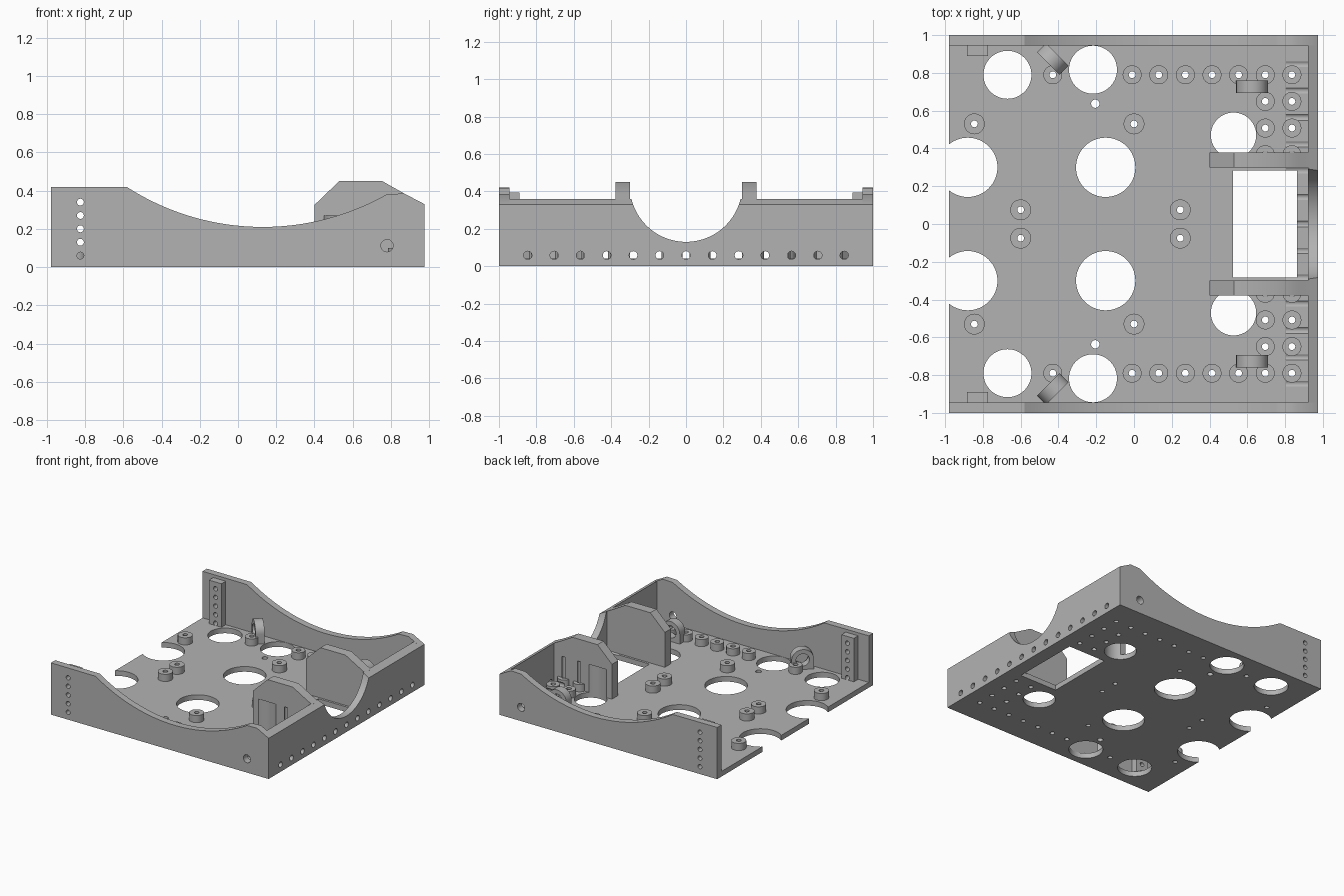
import bpy, bmesh, math
from mathutils import Matrix, Vector

cube = bpy.data.objects.get("Cube")
if cube:
    bpy.data.objects.remove(cube, do_unlink=True)

grey = bpy.data.materials.new("plain grey")
grey.use_nodes = True
GREY = (0.45, 0.45, 0.45, 1)
grey.diffuse_color = GREY
grey.node_tree.nodes["Principled BSDF"].inputs["Base Color"].default_value = GREY

FLOOR, BOSS_TOP, CUT_TOP = 0.042, 0.10, 0.27


def finish(name, bm):
    bmesh.ops.recalc_face_normals(bm, faces=bm.faces[:])
    mesh = bpy.data.meshes.new(name)
    bm.to_mesh(mesh)
    bm.free()
    mesh.materials.append(grey)
    obj = bpy.data.objects.new(name, mesh)
    bpy.context.collection.objects.link(obj)
    return obj


def add_box(bm, x0, x1, y0, y1, z0, z1):
    m = Matrix.Translation(((x0 + x1) / 2, (y0 + y1) / 2, (z0 + z1) / 2))
    bmesh.ops.create_cube(bm, size=1, matrix=m @ Matrix.Diagonal((x1 - x0, y1 - y0, z1 - z0, 1)))


def add_cylinder(bm, start, end, r, segments=48):
    a, b = Vector(start), Vector(end)
    turn = (b - a).to_track_quat('Z', 'Y').to_matrix().to_4x4()
    bmesh.ops.create_cone(bm, cap_ends=True, segments=segments, radius1=r, radius2=r,
                          depth=(b - a).length, matrix=Matrix.Translation((a + b) / 2) @ turn)


def extrude_profile(bm, points, y0, y1):
    # Profile in x and z, extruded along y
    face = bm.faces.new([bm.verts.new((x, y0, z)) for x, z in points])
    side = bmesh.ops.extrude_face_region(bm, geom=[face])["geom"]
    bmesh.ops.translate(bm, vec=(0, y1 - y0, 0),
                        verts=[v for v in side if isinstance(v, bmesh.types.BMVert)])


def cut(obj, *cutters):
    bpy.context.view_layer.objects.active = obj
    for c in cutters:
        mod = obj.modifiers.new("cut", 'BOOLEAN')
        mod.operation, mod.solver, mod.object = 'DIFFERENCE', 'EXACT', c
        bpy.ops.object.modifier_apply(modifier=mod.name)


# Positions of the screw bosses (x, y, radius), on the +y half
bosses = [(-0.43, 0.79, 0.05)]
bosses += [(-0.01 + 0.141 * i, 0.79, 0.05) for i in range(7)]
bosses += [(x, 0.79 - 0.141 * j, 0.05) for x in (0.695, 0.836) for j in (1, 2, 3)]
bosses += [(x, 0.53, 0.055) for x in (-0.845, 0.0)]
bosses += [(x, 0.075, 0.055) for x in (-0.6, 0.245)]
floor_holes = [(-0.67, 0.79, 0.127), (-0.217, 0.817, 0.127), (-0.88, 0.3, 0.157),
               (-0.15, 0.3, 0.157), (0.527, 0.47, 0.12), (-0.205, 0.637, 0.022)]

# Cutters: vertical holes, end wall holes, side wall holes, window, round notch
bm = bmesh.new()
for s in (-1, 1):
    for x, y, r in floor_holes + [(x, y, 0.018) for x, y, r in bosses]:
        add_cylinder(bm, (x, s * y, -0.1), (x, s * y, CUT_TOP), r, 64 if r > 0.1 else 24)
vertical_cut = finish("vertical_hole_cutter", bm)

bm = bmesh.new()
for i in range(-6, 7):
    add_cylinder(bm, (0.805, i * 0.141, 0.058), (1.1, i * 0.141, 0.058), 0.022, 24)
end_cut = finish("end_hole_cutter", bm)

bm = bmesh.new()
for i in range(5):
    z = 0.06 + 0.07 * i
    add_cylinder(bm, (-0.825, -1.1, z), (-0.825, 1.1, z), 0.018, 24)
add_cylinder(bm, (0.78, -1.1, 0.112), (0.78, 1.1, 0.112), 0.032, 32)
side_cut = finish("side_hole_cutter", bm)

bm = bmesh.new()
add_box(bm, 0.525, 0.863, -0.282, 0.282, -0.1, 0.2)
window_cut = finish("window_cutter", bm)

bm = bmesh.new()
add_cylinder(bm, (0.8, 0, 0.43), (1.1, 0, 0.43), 0.3, 96)
notch_cut = finish("notch_cutter", bm)

parts = []

# Floor plate
bm = bmesh.new()
add_box(bm, -0.98, 0.92, -0.945, 0.945, 0, FLOOR)
floor = finish("floor_plate", bm)
cut(floor, vertical_cut, window_cut, end_cut)
parts.append(floor)

# End wall with a sloped top and round notch
bm = bmesh.new()
extrude_profile(bm, [(0.92, 0), (0.975, 0), (0.975, 0.33), (0.92, 0.358)], -0.945, 0.945)
end_wall = finish("end_wall", bm)
cut(end_wall, end_cut, notch_cut)
parts.append(end_wall)

# Side wall outline with its sweeping dip
cx, cz, radius = 0.13, 1.525, 1.315
a0, a1 = math.asin((-0.58 - cx) / radius), math.asin((0.78 - cx) / radius)
arc = [a0 + (a1 - a0) * i / 40 for i in range(41)]
dip = [(cx + radius * math.sin(a), cz - radius * math.cos(a)) for a in arc]
outline = [(-0.98, 0), (-0.98, 0.42)] + dip + [(0.87, 0.385), (0.975, 0.33), (0.975, 0)]
bracket_outline = [(0.4, 0.03), (0.4, 0.325), (0.53, 0.45), (0.755, 0.45),
                   (0.87, 0.385), (0.93, 0.353), (0.93, 0.03)]

for s, side in ((1, "left"), (-1, "right")):
    # Side wall
    bm = bmesh.new()
    extrude_profile(bm, outline, s * 0.945, s * 1.0)
    wall = finish(side + "_side_wall", bm)
    # Drilled mounting bar
    bm = bmesh.new()
    y0, y1 = sorted((s * 0.89, s * 0.95))
    add_box(bm, -0.884, -0.772, y0, y1, 0.03, 0.395)
    bar = finish(side + "_mounting_bar", bm)
    for obj in (wall, bar):
        cut(obj, side_cut)
    # Bracket beside the window, relieved by the vertical holes
    bm = bmesh.new()
    extrude_profile(bm, bracket_outline, s * 0.3, s * 0.378)
    bracket = finish(side + "_bracket", bm)
    cut(bracket, vertical_cut)
    # Screw bosses
    bm = bmesh.new()
    for x, y, r in bosses:
        add_cylinder(bm, (x, s * y, FLOOR - 0.01), (x, s * y, BOSS_TOP), r, 32)
    boss = finish(side + "_screw_bosses", bm)
    cut(boss, vertical_cut, end_cut)
    parts += [wall, bar, bracket, boss]
    # Cable loops: arched tabs with a round eye
    for name, x, y, turn in (("corner", -0.43, 0.873, -math.pi / 4), ("end", 0.625, 0.727, 0)):
        bm = bmesh.new()
        arch = [(0.084 * math.cos(math.pi * i / 24), 0.12 + 0.084 * math.sin(math.pi * i / 24))
                for i in range(25)]
        extrude_profile(bm, [(0.084, 0.03)] + arch + [(-0.084, 0.03)], -0.034, 0.034)
        loop = finish(f"{side}_{name}_cable_loop", bm)
        bm = bmesh.new()
        add_cylinder(bm, (0, -0.2, 0.12), (0, 0.2, 0.12), 0.05, 32)
        eye = finish("eye_cutter", bm)
        cut(loop, eye)
        bpy.data.objects.remove(eye, do_unlink=True)
        loop.data.transform(Matrix.Translation((x, s * y, 0)) @ Matrix.Rotation(s * turn, 4, 'Z'))
        parts.append(loop)

# Remove the cutters and smooth the round surfaces
for c in (vertical_cut, end_cut, side_cut, window_cut, notch_cut):
    bpy.data.objects.remove(c, do_unlink=True)
bpy.ops.object.select_all(action='DESELECT')
for obj in parts:
    obj.select_set(True)
bpy.context.view_layer.objects.active = parts[0]
bpy.ops.object.shade_smooth_by_angle(angle=math.radians(30))
